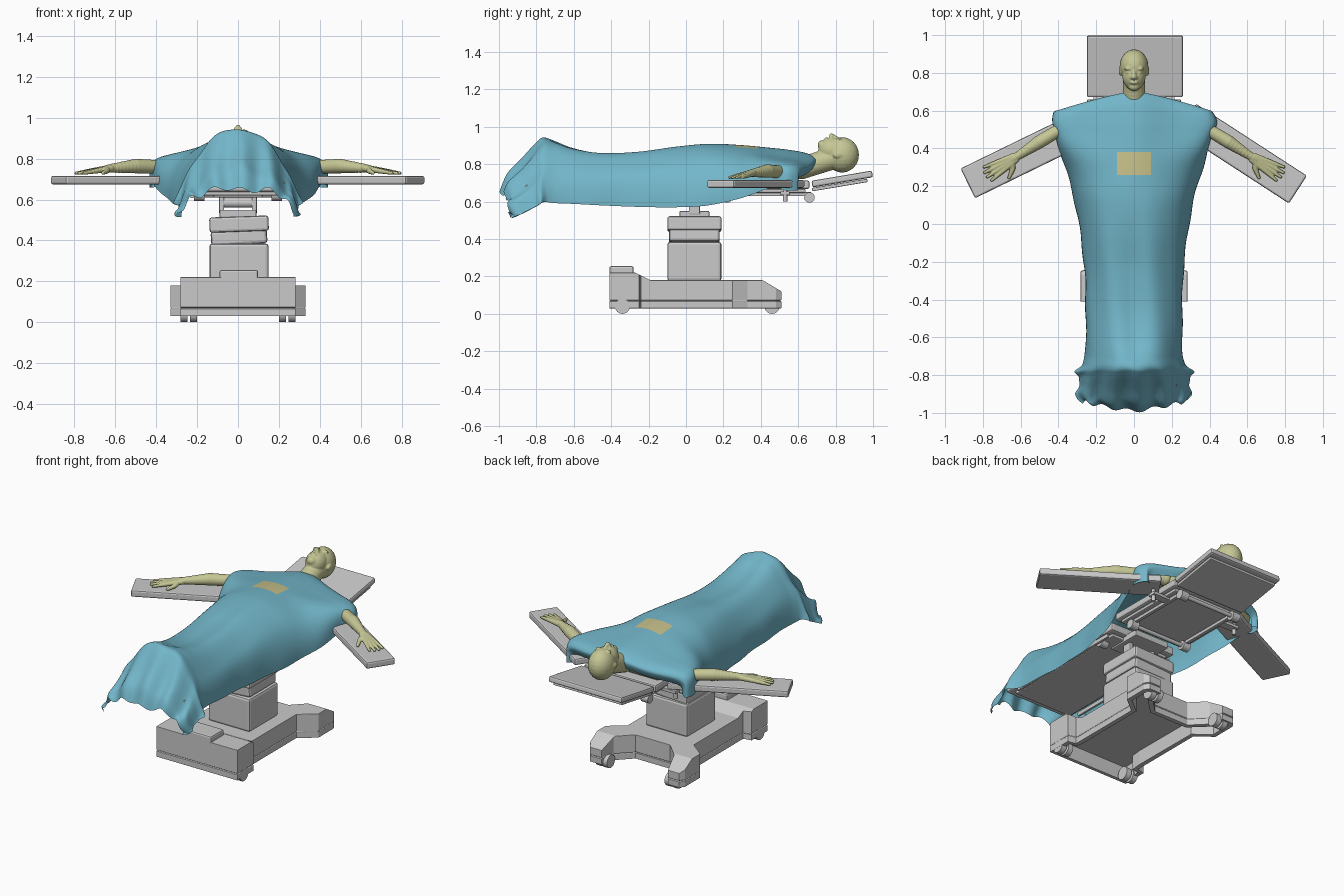
import bpy, bmesh, math
from mathutils import Matrix, Vector

if "Cube" in bpy.data.objects:
    bpy.data.objects.remove(bpy.data.objects["Cube"])


def material(name, rgb):
    m = bpy.data.materials.new(name)
    m.use_nodes = True
    m.diffuse_color = (*rgb, 1)
    m.node_tree.nodes["Principled BSDF"].inputs["Base Color"].default_value = (*rgb, 1)
    return m


TEAL = material("teal cloth", (0.17, 0.47, 0.59))
SKIN = material("pale skin", (0.56, 0.57, 0.30))
TAN = material("prepped skin", (0.56, 0.52, 0.25))
GREY = material("grey metal", (0.59, 0.59, 0.59))


def finish(name, bm, *mats, smooth=None, bevel=0):
    bmesh.ops.recalc_face_normals(bm, faces=bm.faces)
    mesh = bpy.data.meshes.new(name)
    bm.to_mesh(mesh)
    bm.free()
    ob = bpy.data.objects.new(name, mesh)
    bpy.context.collection.objects.link(ob)
    for m in mats:
        mesh.materials.append(m)
    if smooth:
        bpy.ops.object.select_all(action='DESELECT')
        ob.select_set(True)
        bpy.context.view_layer.objects.active = ob
        bpy.ops.object.shade_smooth_by_angle(angle=math.radians(smooth))
    if bevel:
        b = ob.modifiers.new("soft edges", 'BEVEL')
        b.width, b.segments, b.limit_method = bevel, 2, 'ANGLE'
    return ob


def box(name, loc, size, bevel=0.006, rot=(0, 0, 0)):
    bm = bmesh.new()
    turn = Matrix.LocRotScale(loc, None, None)
    for axis, a in zip("ZYX", reversed(rot)):
        turn = turn @ Matrix.Rotation(math.radians(a), 4, axis)
    bmesh.ops.create_cube(bm, size=1, matrix=turn @ Matrix.Diagonal((*size, 1)))
    return finish(name, bm, GREY, bevel=bevel)


def rod(name, loc, radius, length, axis='X'):
    bm = bmesh.new()
    turn = Matrix.Rotation(math.pi / 2, 4, 'Y') if axis == 'X' else Matrix()
    bmesh.ops.create_cone(bm, cap_ends=True, segments=24, radius1=radius, radius2=radius,
                          depth=length, matrix=Matrix.Translation(loc) @ turn)
    return finish(name, bm, GREY, smooth=40)


def slice_mesh(bm, co, no):
    bmesh.ops.bisect_plane(bm, geom=bm.verts[:] + bm.edges[:] + bm.faces[:], plane_co=co, plane_no=no)


# Floor base: one plan outline, raised front, sloping rear feet, hollow underside
def base_top(y):
    if y < -0.19:
        return 0.18 + 0.04 * min(1, (-0.19 - y) / 0.08)
    return 0.18 - 0.6 * max(0, y - 0.41)


half = [(0.282, -0.41), (0.282, -0.25), (0.23, -0.24), (0.23, 0.25), (0.33, 0.33), (0.33, 0.48),
        (0.31, 0.51), (0.23, 0.51), (0.21, 0.42), (0.12, 0.33)]
bm = bmesh.new()
ring = [bm.verts.new((x, y, 0.03)) for x, y in half + [(-x, y) for x, y in reversed(half)]]
out = bmesh.ops.extrude_face_region(bm, geom=[bm.faces.new(ring)])["geom"]
for v in out:
    if isinstance(v, bmesh.types.BMVert):
        v.co.z = 1
for y in (-0.27, -0.19, 0.41):
    slice_mesh(bm, (0, y, 0), (0, 1, 0))
for v in bm.verts:
    if v.co.z > 0.5:
        v.co.z = base_top(v.co.y)
# Groove around the skirt
for z in (0.066, 0.07, 0.074):
    slice_mesh(bm, (0, 0, z), (0, 0, 1))
for v in bm.verts:
    if abs(v.co.z - 0.07) < 0.001:
        v.co.x *= 0.985
        v.co.y *= 0.985
bmesh.ops.recalc_face_normals(bm, faces=bm.faces)
floor = [f for f in bm.faces if f.normal.z < -0.9 and f.calc_center_median().z < 0.04]
bmesh.ops.inset_region(bm, faces=floor, thickness=0.03)
bmesh.ops.inset_region(bm, faces=floor, thickness=0.001, depth=-0.09)
finish("base", bm, GREY, bevel=0.003)
box("base_front_hump", (0.004, -0.345, 0.22), (0.19, 0.13, 0.07), 0.01)
for sx in (-1, 1):
    for y in (-0.34, 0.46):
        for x in (0.217, 0.264):
            rod("caster_wheel", (sx * x, y, 0.04), 0.04, 0.034)

# Lifting column with tilted sleeves and a yoke on top
box("column_lower", (0.005, 0.045, 0.28), (0.29, 0.29, 0.21), 0.015)
box("column_gaiter", (0.005, 0.045, 0.415), (0.275, 0.27, 0.075), 0.015, (0, -4, 0))
box("column_upper", (0.005, 0.045, 0.48), (0.29, 0.29, 0.075), 0.012, (0, -2, 0))
box("yoke_base", (0, 0.045, 0.53), (0.18, 0.16, 0.04))
for sx in (-1, 1):
    box("yoke_arm", (sx * 0.08, 0.045, 0.58), (0.025, 0.06, 0.1))
rod("yoke_axle", (0, 0.045, 0.585), 0.025, 0.18)

# Table sections, rails and hinges
box("leg_section", (0, -0.39, 0.665), (0.46, 0.94, 0.05), 0.01)
box("leg_plate", (0, -0.38, 0.63), (0.4, 0.86, 0.02))
box("seat_block", (0, 0.05, 0.63), (0.24, 0.22, 0.04))
box("back_section", (0, 0.395, 0.69), (0.5, 0.53, 0.045), 0.01)
box("back_plate", (0, 0.4, 0.657), (0.46, 0.48, 0.02))
box("head_pad", (0.005, 0.835, 0.721), (0.51, 0.328, 0.036), 0.01, (9.5, 0, 0))
box("head_plate", (0.005, 0.822, 0.689), (0.48, 0.3, 0.018), 0.004, (9.5, 0, 0))
for sx in (-1, 1):
    box("leg_rail", (sx * 0.225, -0.36, 0.62), (0.015, 0.8, 0.025), 0.003)
    box("back_rail", (sx * 0.19, 0.44, 0.64), (0.022, 0.46, 0.022), 0.003)
    for y in (-0.05, 0.22, 0.66):
        rod("hinge_disc", (sx * 0.19, y, 0.622), 0.028, 0.05)
    rod("arm_board_pivot", (sx * 0.3, 0.53, 0.64), 0.012, 0.08, 'Z')
    box("arm_board_bracket", (sx * 0.25, 0.53, 0.645), (0.13, 0.05, 0.02), 0.003)
for y in (0.22, 0.66):
    rod("hinge_bar", (0, y, 0.622), 0.012, 0.38)

# Arm boards, each at its own angle
for name, end, deg in (("right_arm_board", (-0.88, 0.215), 26), ("left_arm_board", (0.868, 0.182), -33)):
    s = 1 if end[0] > 0 else -1
    a = math.radians(deg)
    centre = (end[0] - s * math.cos(a) * 0.35, end[1] - s * math.sin(a) * 0.35, 0.695)
    box(name, centre, (0.7, 0.175, 0.042), 0.01, (0, 0, deg))


# Body pieces are blended from overlapping blobs
def blob(bm, loc, radii):
    m = Matrix.Translation(loc) @ Matrix.Diagonal((*radii, 1))
    bmesh.ops.create_icosphere(bm, subdivisions=3, radius=1, matrix=m)


def limb(bm, points, steps=8):
    for (p, r), (q, t) in zip(points, points[1:]):
        for i in range(steps + 1):
            k = i / steps
            blob(bm, Vector(p).lerp(Vector(q), k), [r + (t - r) * k] * 3)


def blend(name, bm, voxel, smoothing):
    ob = finish(name, bm, SKIN)
    r = ob.modifiers.new("blend", 'REMESH')
    r.mode, r.voxel_size, r.use_smooth_shade = 'VOXEL', voxel, True
    s = ob.modifiers.new("soften", 'SMOOTH')
    s.factor, s.iterations = 0.5, smoothing


# Head, neck and shoulders
bm = bmesh.new()
blob(bm, (0, 0.835, 0.85), (0.076, 0.09, 0.095))
blob(bm, (0, 0.785, 0.875), (0.062, 0.078, 0.068))
blob(bm, (0, 0.728, 0.902), (0.03, 0.024, 0.026))
blob(bm, (0, 0.75, 0.93), (0.023, 0.012, 0.014))
limb(bm, [((0, 0.812, 0.938), 0.008), ((0, 0.778, 0.953), 0.013)])
for s in (-1, 1):
    blob(bm, (s * 0.012, 0.774, 0.945), (0.009, 0.009, 0.009))
    blob(bm, (s * 0.03, 0.822, 0.932), (0.022, 0.009, 0.011))
    blob(bm, (s * 0.028, 0.802, 0.926), (0.014, 0.008, 0.01))
    blob(bm, (s * 0.073, 0.81, 0.85), (0.008, 0.025, 0.017))
limb(bm, [((0, 0.62, 0.78), 0.06), ((0, 0.78, 0.83), 0.06)])
limb(bm, [((-0.2, 0.56, 0.75), 0.05), ((0.2, 0.56, 0.75), 0.05)], 20)
blend("head_and_shoulders", bm, 0.005, 2)

# Arms with palms down
along, across = Vector((0.864, -0.504, 0)), Vector((-0.504, -0.864, 0))
for side, s in (("left", 1), ("right", -1)):
    bm = bmesh.new()
    wrist = Vector((0.63, 0.35, 0.752))
    limb(bm, [((0.24, 0.56, 0.755), 0.04), ((0.4, 0.495, 0.76), 0.034),
              ((0.5, 0.435, 0.764), 0.036), (wrist, 0.021)])
    for k in (-1.5, -0.5, 0.5, 1.5):
        knuckle = wrist + along * (0.095 - 0.004 * abs(k)) + across * k * 0.018 - Vector((0, 0, 0.012))
        tip = knuckle + along * (0.09 - 0.009 * abs(k)) + across * k * 0.009 - Vector((0, 0, 0.011))
        limb(bm, [(wrist + across * k * 0.008, 0.017), (knuckle, 0.013), (tip, 0.008)], 10)
    limb(bm, [(wrist + along * 0.015, 0.017), (wrist + along * 0.04 + across * 0.045 - Vector((0, 0, 0.012)), 0.014),
              (wrist + along * 0.08 + across * 0.075 - Vector((0, 0, 0.022)), 0.009)], 10)
    bmesh.ops.scale(bm, vec=(s, 1, 1), verts=bm.verts)
    blend(side + "_arm", bm, 0.004, 2)

# Drape stations: y, half width, crown height, hem height, squareness, edge bend, drop beside the chest
stations = [(0.685, 0.38, 0.78, 0.71, 6, -0.10, 0.045), (0.70, 0.41, 0.83, 0.71, 6, -0.10, 0.05),
            (0.64, 0.425, 0.86, 0.71, 6, -0.06, 0.05), (0.55, 0.435, 0.877, 0.715, 6, -0.02, 0.055),
            (0.46, 0.415, 0.887, 0.73, 5, 0, 0.055), (0.30, 0.365, 0.902, 0.66, 2.7, 0, 0.04),
            (0.12, 0.315, 0.91, 0.59, 2.3, 0, 0.01), (-0.05, 0.285, 0.895, 0.57, 2.3, 0, 0),
            (-0.25, 0.262, 0.867, 0.572, 2.4, 0, 0), (-0.45, 0.256, 0.862, 0.58, 2.4, 0, 0),
            (-0.60, 0.256, 0.89, 0.588, 2.2, 0, 0), (-0.70, 0.26, 0.932, 0.592, 1.9, 0, 0),
            (-0.76, 0.275, 0.954, 0.595, 1.7, 0, 0), (-0.80, 0.285, 0.925, 0.57, 1.6, 0, 0),
            (-0.88, 0.3, 0.83, 0.53, 1.55, 0.01, 0), (-0.95, 0.3, 0.75, 0.505, 1.7, 0.03, 0),
            (-0.99, 0.275, 0.655, 0.505, 2.4, 0.05, 0)]


def spline(a, b, c, d, t):
    return [0.5 * (2 * q + (r - p) * t + (2 * p - 5 * q + 4 * r - s) * t * t + (3 * q - p - 3 * r + s) * t ** 3)
            for p, q, r, s in zip(a, b, c, d)]


rows, last = [], len(stations) - 1
for i in range(last):
    quad = [stations[min(max(i + j, 0), last)] for j in (-1, 0, 1, 2)]
    rows += [spline(*quad, t / 8) for t in range(8)]
rows.append(stations[-1])

bm = bmesh.new()
columns, grid = 96, []
for y, w, crown, hem, n, bend, drop in rows:
    line = []
    legs = min(1, max(0, (0.2 - y) / 0.4))
    foot = min(1, max(0, (-0.72 - y) / 0.2))
    flare = 0.13 * math.exp(-((y + 0.78) / 0.02) ** 2) + 0.03 * foot * math.sin(60 * y)
    for c in range(columns + 1):
        u = 2 * c / columns - 1
        f = math.sin(u * math.pi / 2)
        skirt = abs(u) ** 4
        x = w * f * (1 + skirt * (0.012 * math.sin(23 * y + u) + flare))
        z = hem + (crown - hem) * max(0, 1 - abs(f) ** n) ** (1 / n)
        z -= drop * (1 - math.exp(-(x / 0.17) ** 2))
        z += 0.007 * legs * (1 - skirt) * math.sin(11 * u + 3 * y) - 0.008 * legs * math.exp(-(u / 0.12) ** 2)
        z += 0.014 * foot * math.sin(19 * u + 1)
        line.append(bm.verts.new((x, y + bend * abs(f) ** 1.3 - 0.01 * foot * math.sin(19 * u), z)))
    grid.append(line)
for a, b in zip(grid, grid[1:]):
    for c in range(columns):
        bm.faces.new((a[c], a[c + 1], b[c + 1], b[c]))

# Clean-edged opening over the abdomen
for edge in (-0.09, 0.09):
    slice_mesh(bm, (edge, 0, 0), (1, 0, 0))
for edge in (0.26, 0.38):
    slice_mesh(bm, (0, edge, 0), (0, 1, 0))
for face in bm.faces:
    p = face.calc_center_median()
    face.material_index = int(abs(p.x) < 0.09 and 0.26 < p.y < 0.38)
finish("surgical_drape", bm, TEAL, TAN, smooth=60)
